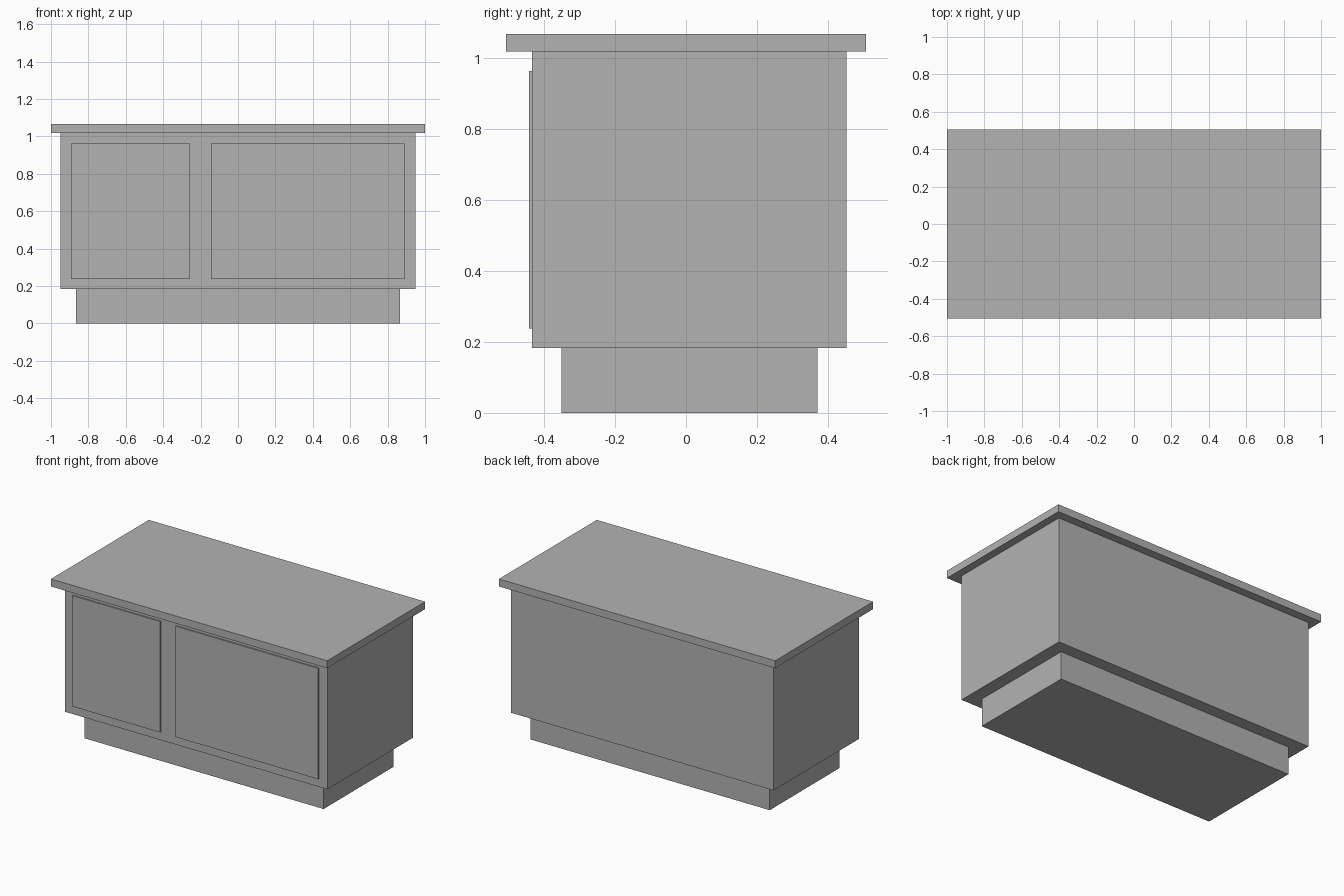
import bpy

# Remove the default cube
cube = bpy.data.objects.get("Cube")
if cube:
    bpy.data.objects.remove(cube, do_unlink=True)

# Single plain grey finish
GREY = (0.45, 0.45, 0.45, 1.0)
grey = bpy.data.materials.new("plain grey")
grey.use_nodes = True
grey.diffuse_color = GREY
grey.node_tree.nodes["Principled BSDF"].inputs["Base Color"].default_value = GREY


def box(name, x, y, z):
    """Add a box spanning the given (low, high) range on each axis."""
    spans = (x, y, z)
    bpy.ops.mesh.primitive_cube_add(size=1)
    obj = bpy.context.object
    obj.name = name
    obj.location = [(low + high) / 2 for low, high in spans]
    obj.scale = [high - low for low, high in spans]
    bpy.ops.object.transform_apply(location=True, rotation=False, scale=True)
    obj.data.materials.append(grey)
    return obj


# Recessed plinth, cabinet body and overhanging worktop
box("plinth", (-0.865, 0.865), (-0.35, 0.37), (0, 0.183))
box("cabinet_body", (-0.95, 0.95), (-0.433, 0.451), (0.183, 1.017))
box("worktop", (-1, 1), (-0.506, 0.506), (1.017, 1.066))

# Raised front panels: a narrow one on the right, a wide one on the left
for name, x in (("right_panel", (-0.892, -0.256)), ("left_panel", (-0.144, 0.89))):
    box(name, x, (-0.442, -0.433), (0.237, 0.962))
